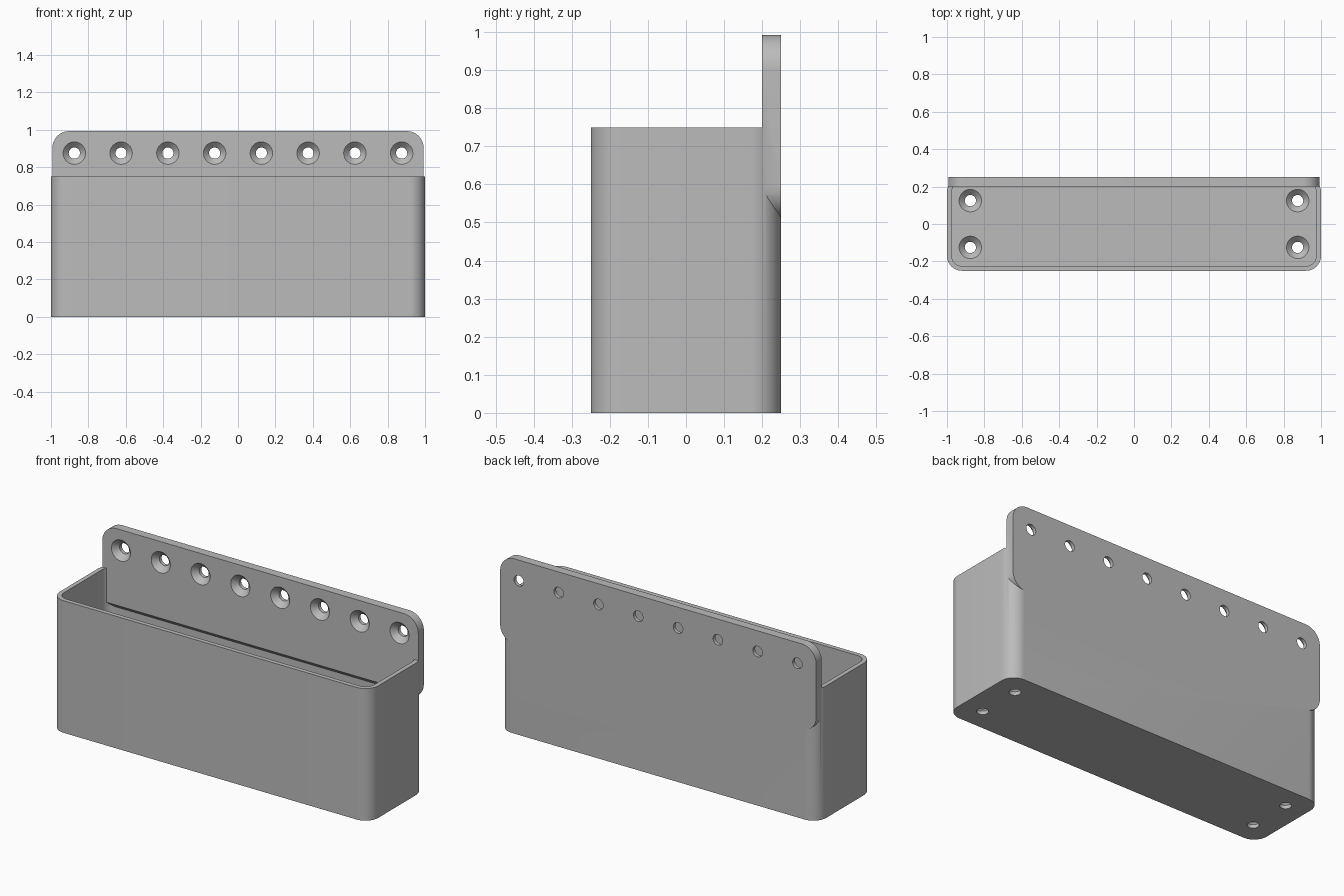
import bpy
import bmesh
from math import cos, sin, pi, radians

old = bpy.data.objects.get("Cube")
if old:
    bpy.data.objects.remove(old, do_unlink=True)

grey = bpy.data.materials.new("plain grey")
grey.use_nodes = True
GREY = (0.5, 0.5, 0.5, 1)
grey.diffuse_color = GREY
grey.node_tree.nodes["Principled BSDF"].inputs["Base Color"].default_value = GREY

BOX_TOP, FLOOR, WALL = 0.75, 0.05, 0.025
PLATE_FRONT, BACK = 0.2, 0.25
PLATE_LOW, PLATE_TOP, PLATE_SIDE = 0.5075, 0.9925, 0.9925


def rounded(u0, u1, v0, v1, r, steps=12):
    """Outline of a rectangle with rounded corners."""
    centres = [(u1 - r, v1 - r), (u0 + r, v1 - r), (u0 + r, v0 + r), (u1 - r, v0 + r)]
    return [(cu + r * cos(a), cv + r * sin(a))
            for k, (cu, cv) in enumerate(centres)
            for a in [pi / 2 * (k + i / steps) for i in range(steps + 1)]]


def prism(name, outline, start, end, place):
    """Extrude an outline; place(u, v, w) maps it into space."""
    bm = bmesh.new()
    face = bm.faces.new([bm.verts.new(place(u, v, start)) for u, v in outline])
    swept = bmesh.ops.extrude_face_region(bm, geom=[face])["geom"]
    shift = [b - a for a, b in zip(place(0, 0, start), place(0, 0, end))]
    bmesh.ops.translate(bm, vec=shift, verts=[g for g in swept if isinstance(g, bmesh.types.BMVert)])
    return finish(name, bm)


def finish(name, bm):
    bmesh.ops.recalc_face_normals(bm, faces=bm.faces)
    mesh = bpy.data.meshes.new(name)
    bm.to_mesh(mesh)
    bm.free()
    mesh.materials.append(grey)
    obj = bpy.data.objects.new(name, mesh)
    bpy.context.collection.objects.link(obj)
    return obj


def screw_cutter(place, sides=40):
    """Countersunk hole; w runs from the open face into the material."""
    rings = [(0.06, -0.02), (0.06, 0), (0.03, 0.03), (0.03, 0.08)]
    bm = bmesh.new()
    loops = [[bm.verts.new(place(r * cos(2 * pi * i / sides), r * sin(2 * pi * i / sides), w))
              for i in range(sides)] for r, w in rings]
    for a, b in zip(loops, loops[1:]):
        for i in range(sides):
            j = (i + 1) % sides
            bm.faces.new((a[i], a[j], b[j], b[i]))
    bm.faces.new(loops[0])
    bm.faces.new(loops[-1])
    return finish("screw_cutter", bm)


def combine(target, tool, operation):
    """Apply a boolean and drop the tool."""
    mod = target.modifiers.new("combine", 'BOOLEAN')
    mod.operation = operation
    mod.solver = 'EXACT'
    mod.object = tool
    bpy.context.view_layer.objects.active = target
    bpy.ops.object.modifier_apply(modifier=mod.name)
    bpy.data.objects.remove(tool, do_unlink=True)


upright = lambda u, v, w: (u, v, w)
facing = lambda u, v, w: (u, w, v)
sideways = lambda u, v, w: (w, u, v)

# Open box with rounded vertical corners
body = prism("wall_bin", rounded(-1, 1, -BACK, BACK, 0.08), 0, BOX_TOP, upright)
cavity = prism("cavity", rounded(-1 + WALL, 1 - WALL, -BACK + WALL, BACK - WALL, 0.055),
               FLOOR, 1, upright)
combine(body, cavity, 'DIFFERENCE')

# Mounting plate, its lower edge sloped into the back wall
plate = prism("mounting_plate", rounded(-PLATE_SIDE, PLATE_SIDE, PLATE_LOW, PLATE_TOP, 0.09),
              PLATE_FRONT, BACK, facing)
slope = prism("slope", [(0.19, 0.45), (0.19, PLATE_LOW + 0.06), (0.26, PLATE_LOW - 0.01), (0.26, 0.45)],
              -2, 2, sideways)
combine(plate, slope, 'DIFFERENCE')
combine(body, plate, 'UNION')

# Row of countersunk holes in the plate
for n in range(8):
    x = -0.875 + 0.25 * n
    combine(body, screw_cutter(lambda u, v, w: (x + u, PLATE_FRONT + w, 0.875 + v)), 'DIFFERENCE')

# Four countersunk holes in the floor
for x in (-0.875, 0.875):
    for y in (-0.125, 0.125):
        combine(body, screw_cutter(lambda u, v, w: (x + u, y + v, FLOOR - w)), 'DIFFERENCE')

bpy.ops.object.select_all(action='DESELECT')
body.select_set(True)
bpy.context.view_layer.objects.active = body
bpy.ops.object.shade_smooth_by_angle(angle=radians(30))
